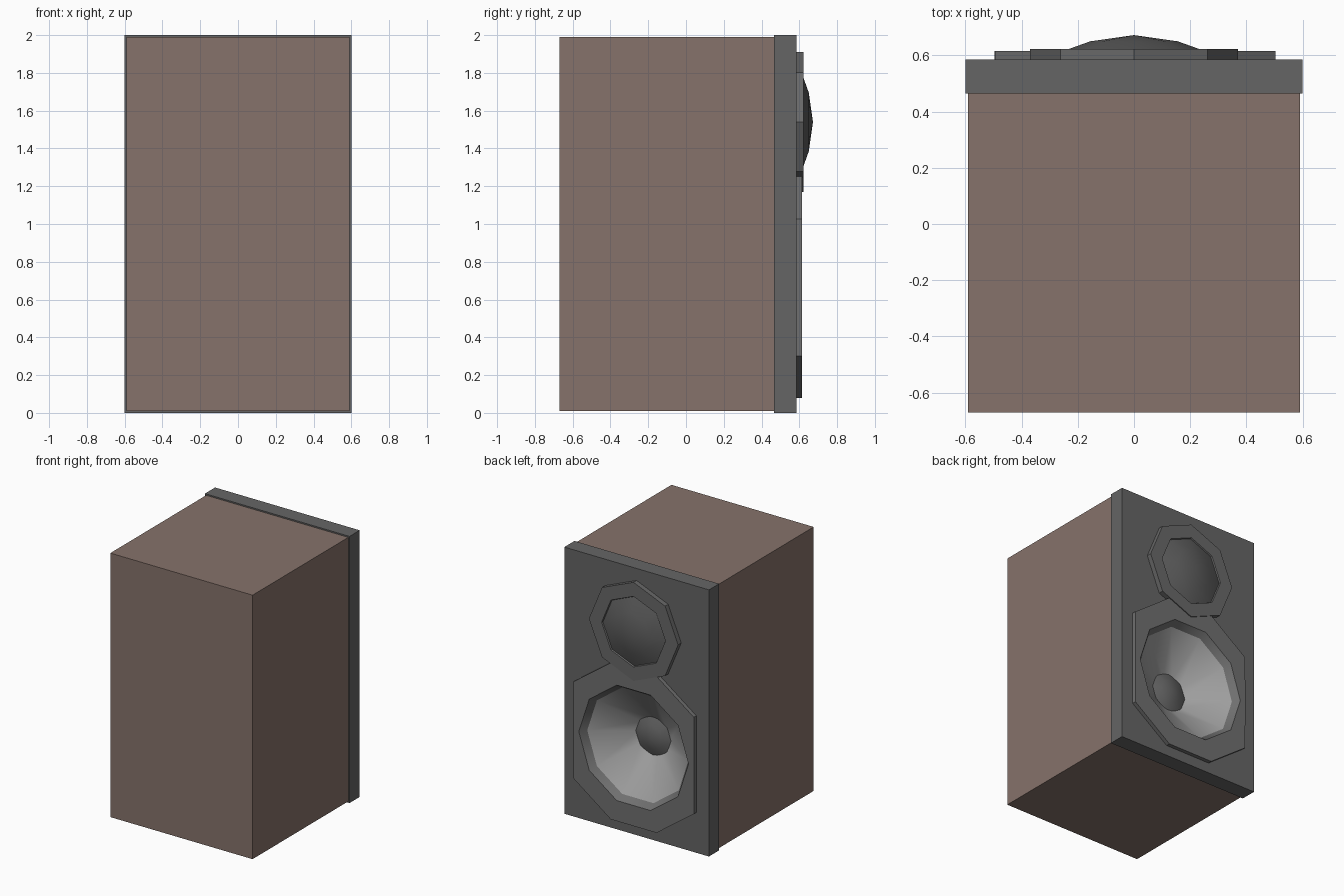
import bpy, bmesh
from math import cos, sin, tau, radians

if "Cube" in bpy.data.objects:
    bpy.data.objects.remove(bpy.data.objects["Cube"])


def paint(obj, color):
    mat = bpy.data.materials.new(obj.name + "_finish")
    mat.diffuse_color = (*color, 1)
    mat.use_nodes = True
    mat.node_tree.nodes["Principled BSDF"].inputs["Base Color"].default_value = mat.diffuse_color
    obj.data.materials.append(mat)


def make_object(name, bm, color):
    mesh = bpy.data.meshes.new(name)
    bm.to_mesh(mesh)
    bm.free()
    obj = bpy.data.objects.new(name, mesh)
    bpy.context.collection.objects.link(obj)
    if color:
        paint(obj, color)
    return obj


def box(name, lo, hi, color, open_back=False):
    bm = bmesh.new()
    bmesh.ops.create_cube(bm, size=1)
    for v in bm.verts:
        v.co = [lo[i] if v.co[i] < 0 else hi[i] for i in range(3)]
    if open_back:
        bm.normal_update()
        bmesh.ops.delete(bm, geom=[f for f in bm.faces if f.normal.y > 0.9],
                         context='FACES_ONLY')
    return make_object(name, bm, color)


def turned(name, profile, sides, cx, cz, color, clamp=9.0):
    """Turn (radius, y) points, outside to inside, about an axis along y."""
    bm = bmesh.new()
    rings = []
    for r, y in profile:
        if r == 0:
            rings.append([bm.verts.new((cx, y, cz))] * sides)
            continue
        ring = []
        for j in range(sides):
            a = tau * j / sides
            x = max(-clamp, min(clamp, r * cos(a)))
            ring.append(bm.verts.new((cx + x, y, cz + r * sin(a))))
        rings.append(ring)
    for outer, inner in zip(rings, rings[1:]):
        for j in range(sides):
            k = (j + 1) % sides
            loop = [outer[j], inner[j], inner[k], outer[k]]
            bm.faces.new(list(dict.fromkeys(loop)))
    obj = make_object(name, bm, color)
    bpy.ops.object.select_all(action='DESELECT')
    bpy.context.view_layer.objects.active = obj
    obj.select_set(True)
    bpy.ops.object.shade_smooth_by_angle(angle=radians(32))
    return obj


WZ, TZ = 0.665, 1.54   # heights of the woofer and tweeter centres

# Wooden cabinet, open behind the baffle
box("cabinet", (-0.59, -0.67, 0.01), (0.59, 0.467, 1.99),
    (0.24, 0.17, 0.145), open_back=True)

# Baffle with an opening for the woofer
baffle = box("baffle", (-0.6, 0.465, 0), (0.6, 0.585, 2), (0.13, 0.13, 0.13))
bm = bmesh.new()
ends = [[bm.verts.new((0.46 * cos(tau * j / 10), y, WZ + 0.46 * sin(tau * j / 10)))
         for j in range(10)] for y in (0.4, 0.7)]
for end in ends:
    bm.faces.new(end)
for j in range(10):
    k = (j + 1) % 10
    bm.faces.new((ends[0][j], ends[0][k], ends[1][k], ends[1][j]))
bmesh.ops.recalc_face_normals(bm, faces=bm.faces)
cutter = make_object("woofer_cutter", bm, None)
cutter.hide_render = True
cutter.hide_viewport = True
cutter.display_type = 'WIRE'
cut = baffle.modifiers.new("woofer_opening", 'BOOLEAN')
cut.operation = 'DIFFERENCE'
cut.solver = 'EXACT'
cut.object = cutter

# Woofer frame: a ten-sided ring trimmed flat at both sides
turned("woofer_frame", [(0.617, 0.58), (0.617, 0.615), (0.455, 0.615), (0.42, 0.565)],
       10, 0.004, WZ, (0.16, 0.16, 0.16), clamp=0.5)

# Woofer cone and dust cap
turned("woofer_cone", [(0.42, 0.565), (0.13, 0.37)], 10, 0.004, WZ, (0.36, 0.36, 0.36))
turned("dust_cap", [(0.15, 0.38), (0.09, 0.405), (0, 0.42)],
       8, 0.004, WZ, (0.13, 0.13, 0.13))

# Tweeter ring and dome
turned("tweeter_ring", [(0.37, 0.58), (0.37, 0.622), (0.265, 0.622), (0.26, 0.612)],
       8, 0, TZ, (0.14, 0.14, 0.14))
turned("tweeter_dome", [(0.262, 0.612), (0.155, 0.65), (0, 0.672)],
       8, 0, TZ, (0.11, 0.11, 0.11))
